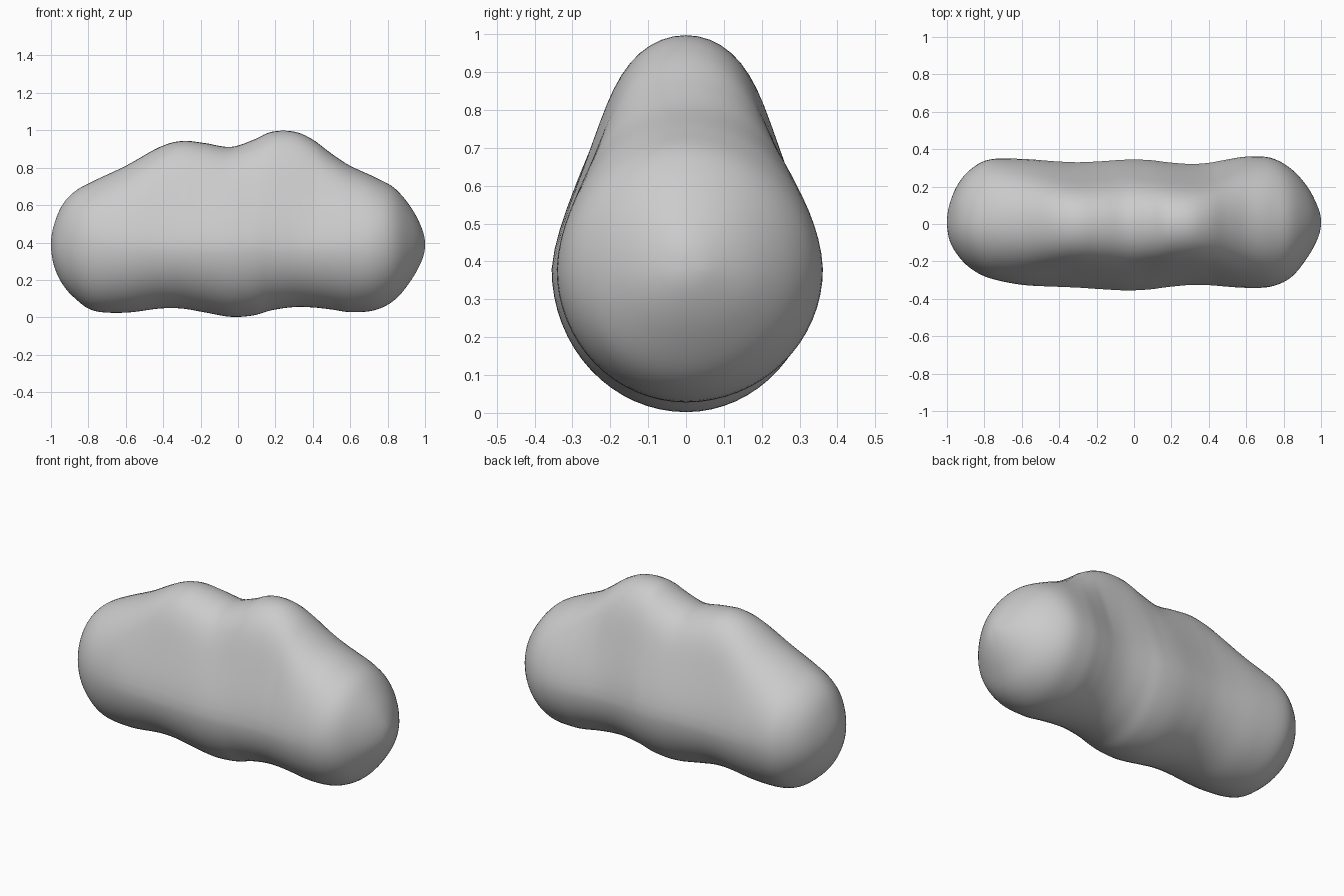
import bpy, bmesh, math

if "Cube" in bpy.data.objects:
    bpy.data.objects.remove(bpy.data.objects["Cube"])

# Stations along the body: x, top z, bottom z, back y, front y
STATIONS = [
    (-1.0, .39, .39, .01, .01), (-.985, .49, .28, .11, -.09), (-.94, .60, .18, .215, -.17),
    (-.87, .675, .10, .295, -.24), (-.77, .73, .035, .345, -.29), (-.60, .81, .025, .348, -.325),
    (-.42, .91, .047, .335, -.335), (-.30, .943, .047, .33, -.34), (-.18, .932, .027, .335, -.348),
    (-.04, .911, .003, .344, -.355), (.08, .948, .01, .342, -.35), (.18, .992, .038, .33, -.337),
    (.30, .993, .055, .321, -.326), (.40, .95, .053, .327, -.327), (.50, .875, .042, .345, -.335),
    (.60, .81, .028, .36, -.341), (.73, .75, .038, .354, -.335), (.84, .688, .095, .295, -.285),
    (.93, .58, .205, .195, -.175), (.985, .47, .31, .085, -.07), (1.0, .39, .39, .01, .01),
]
STEPS, SIDES = 5, 64


def mirrored(pole, nxt):
    # Phantom station past the pole so that the end closes round
    return (nxt[0],) + (nxt[2], nxt[1], nxt[4], nxt[3])


def spline(a, b, c, d, t):
    return [.5 * (2 * q + (r - p) * t + (2 * p - 5 * q + 4 * r - s) * t * t
                  + (3 * q - p - 3 * r + s) * t ** 3) for p, q, r, s in zip(a, b, c, d)]


def section(x, top, bottom, back, front):
    # Egg-shaped slice, pinched above the middle where a hump rises
    mid = min(max(.38, bottom + .0), top)
    pinch = .13 * min(1, max(0, (top - .72) / .22))
    pts = []
    for i in range(SIDES):
        a = math.tau * i / SIDES
        c, s = math.cos(a), math.sin(a)
        y = c * back if c > 0 else -c * front
        if s > 0:
            y *= 1 - pinch * math.sin(math.pi * s ** 1.3)
        z = mid + s * ((top - mid) if s > 0 else (mid - bottom))
        pts.append((x, y, z))
    return pts


# Cloud-like body lofted through the slices
pts = [mirrored(STATIONS[0], STATIONS[1])] + STATIONS + [mirrored(STATIONS[-1], STATIONS[-2])]
slices = []
for k in range(1, len(pts) - 2):
    for j in range(STEPS):
        slices.append(spline(*pts[k - 1:k + 3], j / STEPS))
slices = slices[1:]

bm = bmesh.new()
rings = [[bm.verts.new(p) for p in section(*s)] for s in slices]
for r0, r1 in zip(rings, rings[1:]):
    for i in range(SIDES):
        j = (i + 1) % SIDES
        bm.faces.new((r0[i], r0[j], r1[j], r1[i]))
for ring, x in ((rings[0], -1.0), (rings[-1], 1.0)):
    pole = bm.verts.new((x, .01, .39))
    for i in range(SIDES):
        bm.faces.new((ring[i], ring[(i + 1) % SIDES], pole))
bmesh.ops.recalc_face_normals(bm, faces=bm.faces)
for f in bm.faces:
    f.smooth = True
mesh = bpy.data.meshes.new("cloud_body")
bm.to_mesh(mesh)
bm.free()
body = bpy.data.objects.new("cloud_body", mesh)
bpy.context.collection.objects.link(body)
